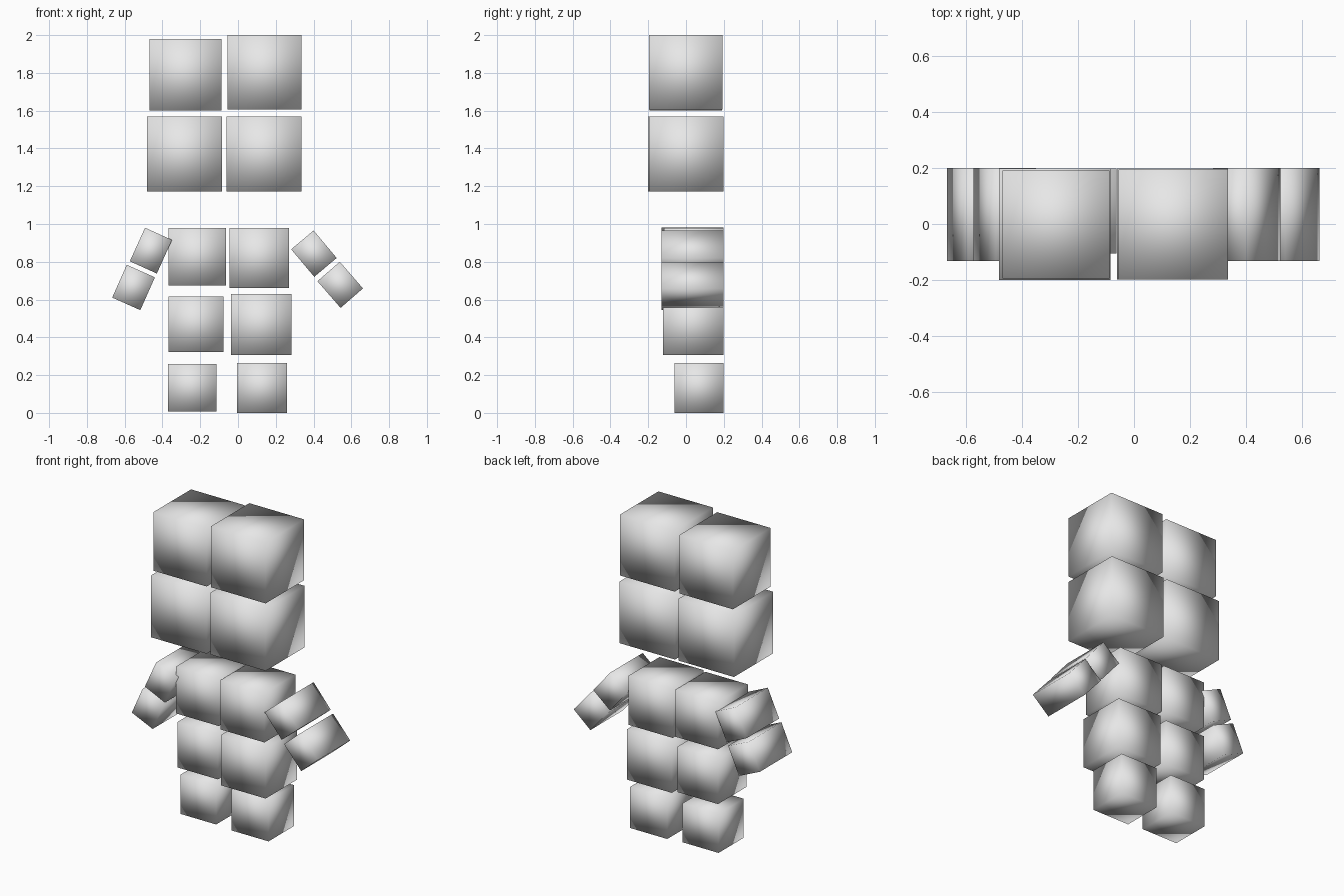
import bpy
import math

if "Cube" in bpy.data.objects:
    bpy.data.objects.remove(bpy.data.objects["Cube"])

BACK = 0.198  # shared back plane of the body blocks

grey = bpy.data.materials.new("light grey")
grey.diffuse_color = (0.8, 0.8, 0.8, 1.0)
grey.use_nodes = True
grey.node_tree.nodes["Principled BSDF"].inputs["Base Color"].default_value = grey.diffuse_color


def block(name, centre, size, tilt=0.0):
    """Soft-shaded box, tilted in the front plane."""
    bpy.ops.mesh.primitive_cube_add(size=1, location=centre, rotation=(0, math.radians(tilt), 0))
    ob = bpy.context.object
    ob.name = name
    ob.scale = size
    bpy.ops.object.transform_apply(location=False, rotation=False, scale=True)
    bpy.ops.object.shade_smooth()
    ob.data.materials.append(grey)


def upright(name, x0, x1, z0, z1, y0, y1=BACK):
    block(name, ((x0 + x1) / 2, (y0 + y1) / 2, (z0 + z1) / 2), (x1 - x0, y1 - y0, z1 - z0))


# Head: four large blocks
upright("head_upper_left", -0.468, -0.087, 1.602, 1.98, -0.194, 0.19)
upright("head_upper_right", -0.055, 0.335, 1.607, 2.0, -0.197, 0.194)
upright("head_lower_left", -0.481, -0.084, 1.172, 1.57, -0.2, BACK)
upright("head_lower_right", -0.06, 0.335, 1.172, 1.57, -0.197, BACK)

# Chest, hips and feet: pairs sharing the back plane
upright("chest_left", -0.367, -0.063, 0.675, 0.978, -0.106)
upright("chest_right", -0.044, 0.27, 0.662, 0.98, -0.116)
upright("hip_left", -0.367, -0.078, 0.322, 0.615, -0.093)
upright("hip_right", -0.037, 0.283, 0.306, 0.63, -0.122)
upright("foot_left", -0.371, -0.115, 0.008, 0.26, -0.058)
upright("foot_right", -0.005, 0.26, 0.0, 0.265, -0.06)

# Arms: two tilted blocks on each side
for name, x, z, w, h, tilt in (
    ("upper_arm_left", -0.461, 0.859, 0.157, 0.195, 24.4),
    ("forearm_left", -0.553, 0.664, 0.163, 0.19, 24.0),
    ("upper_arm_right", 0.402, 0.843, 0.155, 0.19, -40.0),
    ("forearm_right", 0.541, 0.678, 0.157, 0.187, -41.0),
):
    block(name, (x, 0.034, z), (w, 0.33, h), tilt)
